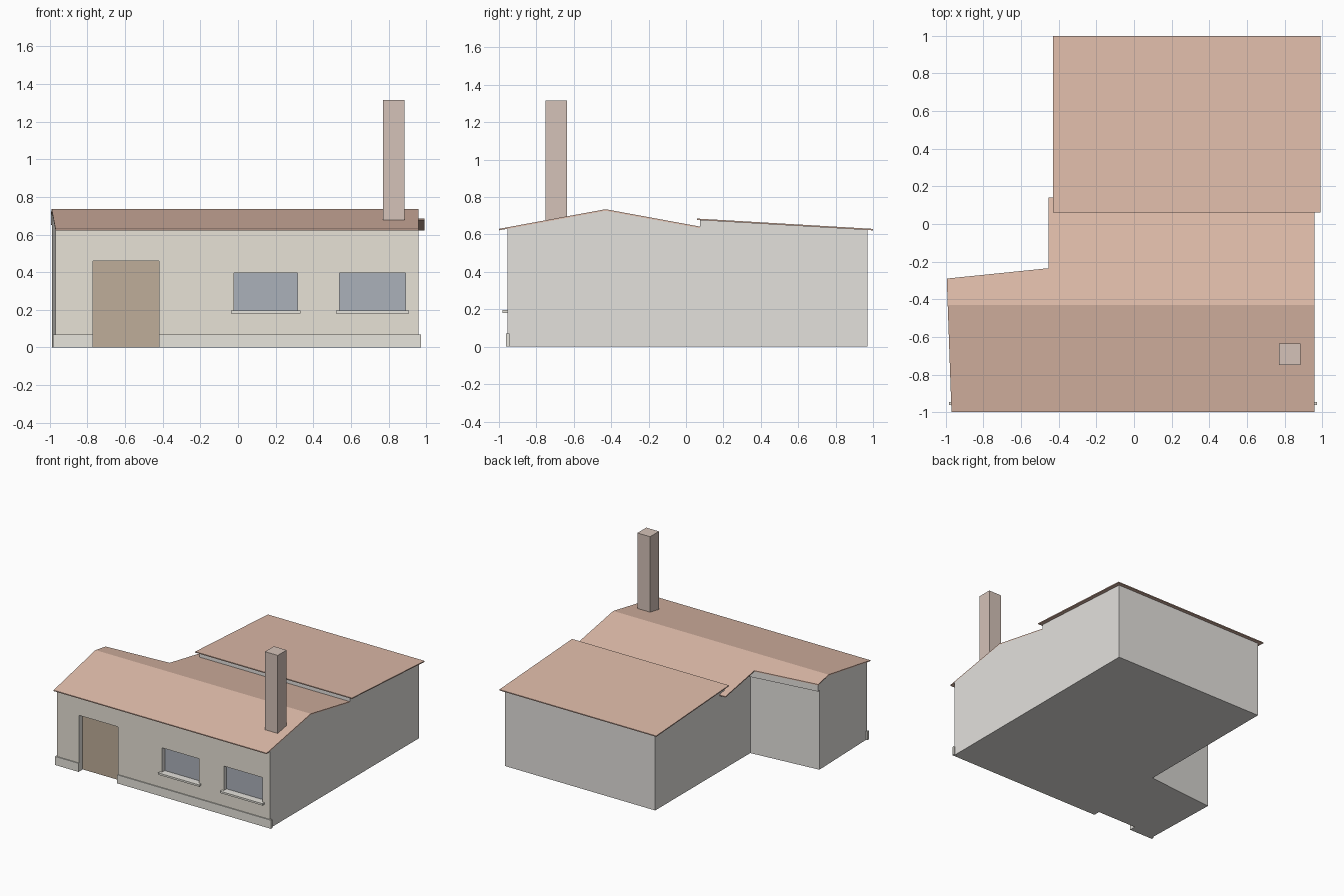
import bpy, bmesh
from mathutils import Vector

if "Cube" in bpy.data.objects:
    bpy.data.objects.remove(bpy.data.objects["Cube"])


def material(name, rgb):
    m = bpy.data.materials.new(name)
    m.diffuse_color = (*rgb, 1)
    m.use_nodes = True
    m.node_tree.nodes["Principled BSDF"].inputs["Base Color"].default_value = m.diffuse_color
    return m


ROOF = material("roof_tile", (0.74, 0.50, 0.40))
BRICK = material("chimney_brick", (0.66, 0.54, 0.48))
BEIGE = material("front_render", (0.80, 0.76, 0.67))
STONE = material("side_render", (0.77, 0.75, 0.72))
WOOD = material("door_wood", (0.52, 0.42, 0.32))
GLASS = material("window_glass", (0.41, 0.44, 0.49))
TRIM = material("pale_trim", (0.80, 0.78, 0.72))
RIDGE = -0.43


def front_roof_z(y):
    return 0.735 - 0.184 * abs(y - RIDGE)


def back_roof_z(y):
    return 0.685 - 0.0585 * (y - 0.06)


def plan_solid(name, plan, bottom, top, mat):
    """Solid over a plan outline, its heights given as functions of y, creased at the ridge."""
    bm = bmesh.new()
    bm.faces.new([bm.verts.new((x, y, 0)) for x, y in plan])
    bmesh.ops.bisect_plane(bm, geom=bm.verts[:] + bm.edges[:] + bm.faces[:],
                           plane_co=(0, RIDGE, 0), plane_no=(0, 1, 0))
    low = bm.verts[:]
    ext = bmesh.ops.extrude_face_region(bm, geom=bm.faces[:], use_keep_orig=True)
    for v in ext["geom"]:
        if isinstance(v, bmesh.types.BMVert):
            v.co.z = top(v.co.y)
    for v in low:
        v.co.z = bottom(v.co.y)
    bmesh.ops.recalc_face_normals(bm, faces=bm.faces[:])
    me = bpy.data.meshes.new(name)
    bm.to_mesh(me)
    bm.free()
    me.materials.append(mat)
    ob = bpy.data.objects.new(name, me)
    bpy.context.collection.objects.link(ob)
    return ob


def box(name, x, y, z, mat):
    plan = [(x[0], y[0]), (x[1], y[0]), (x[1], y[1]), (x[0], y[1])]
    return plan_solid(name, plan, lambda _: z[0], lambda _: z[1], mat)


def combine(target, other, operation):
    """Apply a boolean and remove the helper."""
    other.hide_render = True
    mod = target.modifiers.new("join", 'BOOLEAN')
    mod.operation, mod.object, mod.solver = operation, other, 'EXACT'
    bpy.context.view_layer.objects.active = target
    bpy.ops.object.modifier_apply(modifier=mod.name)
    bpy.data.objects.remove(other)


# Walls: a gabled front wing joined to a higher lean-to at the back
T = 0.008
walls = plan_solid("walls", [(-0.97, -0.955), (0.96, -0.955), (0.96, 0.10), (-0.40, 0.10),
                             (-0.40, -0.26), (-0.988, -0.315)],
                   lambda y: 0, lambda y: front_roof_z(y) - T, STONE)
back = plan_solid("back_wing", [(-0.40, 0.075), (0.96, 0.075), (0.96, 0.97), (-0.40, 0.97)],
                  lambda y: 0, lambda y: back_roof_z(y) - T, STONE)
combine(walls, back, 'UNION')

# Door and windows, each set in a recess
DOOR = (-0.77, -0.42)
openings = [("door", DOOR, (0, 0.46), 0.05, WOOD),
            ("left_window", (-0.02, 0.315), (0.195, 0.395), 0.04, GLASS),
            ("right_window", (0.54, 0.89), (0.195, 0.395), 0.04, GLASS)]
for name, x, z, depth, mat in openings:
    cut_z = (z[0] - 0.1 if z[0] == 0 else z[0], z[1])
    combine(walls, box("cutter", x, (-1.1, -0.955 + depth), cut_z, STONE), 'DIFFERENCE')
    box(name, x, (-0.959 + depth, -0.953 + depth), z, mat)
    if mat == GLASS:
        box(name + "_sill", (x[0] - 0.018, x[1] + 0.018), (-0.98, -0.945), (0.18, 0.195), TRIM)

# Beige finish on the front face
walls.data.materials.append(BEIGE)
for f in walls.data.polygons:
    if f.normal.y < -0.9 and f.center.y < -0.94:
        f.material_index = 1

# Plinth either side of the door
box("left_plinth", (-0.983, DOOR[0]), (-0.963, -0.945), (0, 0.07), TRIM)
box("right_plinth", (DOOR[1], 0.973), (-0.963, -0.945), (0, 0.07), TRIM)

# Roofs: gabled sheet in front, single slope behind
plan_solid("front_roof", [(-0.97, -1), (0.96, -1), (0.96, 0.075), (-0.40, 0.075), (-0.40, 0.14),
                          (-0.455, 0.14), (-0.455, -0.235), (-0.995, -0.29)],
           lambda y: front_roof_z(y) - T, front_roof_z, ROOF)
plan_solid("back_roof", [(-0.43, 0.06), (0.99, 0.06), (0.99, 1), (-0.43, 1)],
           lambda y: back_roof_z(y) - T, back_roof_z, ROOF)

# Fascia under the rear eave of the left wing
plan_solid("rear_fascia", [(-0.993, -0.315), (-0.40, -0.26), (-0.40, -0.232), (-0.993, -0.292)],
           lambda y: front_roof_z(y) - 0.06, lambda y: front_roof_z(y) - T, STONE)

# Chimney
box("chimney", (0.77, 0.885), (-0.75, -0.635), (0.64, 1.315), BRICK)
